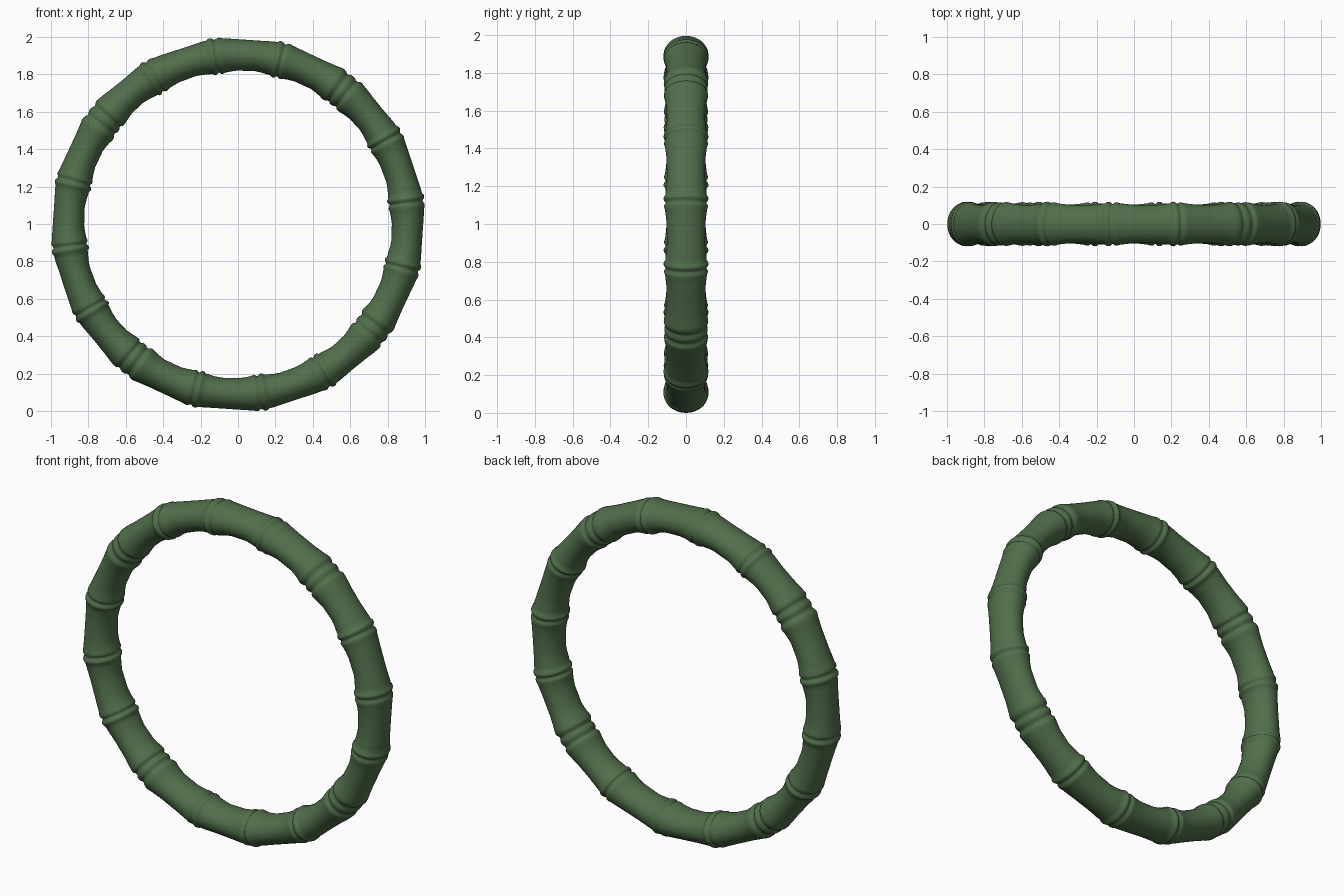
import bpy, bmesh, math

if "Cube" in bpy.data.objects:
    bpy.data.objects.remove(bpy.data.objects["Cube"])

SIDES = 40
RING_R, HALF_RADIAL, HALF_DEPTH = 0.906, 0.081, 0.100

green = bpy.data.materials.new("bamboo green")
green.diffuse_color = (0.082, 0.158, 0.070, 1)
green.use_nodes = True
green.node_tree.nodes["Principled BSDF"].inputs["Base Color"].default_value = green.diffuse_color

# Swelling profiles round a bamboo joint: (degrees from joint, added radius)
SINGLE = [(-7.5, .003), (-5, .007), (-3, .011), (-2, .016), (-1.4, .015), (-.8, .008),
          (-.3, .008), (.2, .016), (.8, .019), (1.4, .017), (1.9, .010), (3.5, .008),
          (5.5, .004), (8, .001)]
DOUBLE = [(-9, .004), (-6.5, .010), (-4.5, .015), (-3.6, .017), (-3, .014), (-2.5, .007),
          (-1.8, .007), (-1.2, .013), (-.5, .015), (.3, .014), (.9, .007), (1.6, .007),
          (2.2, .014), (3, .018), (3.8, .017), (5, .012), (7, .007), (9, .003)]
# Joints in one quarter of the hoop; the quarter repeats four times
JOINTS = [(7.8, SINGLE), (30, SINGLE), (52.5, DOUBLE), (75.8, SINGLE)]

stations = []
for quarter in range(4):
    for angle, profile in JOINTS:
        stations += [(quarter * 90 + angle + d, swell) for d, swell in profile]

# Bamboo hoop: oval section swept round a circle in the xz plane
bm = bmesh.new()
rings = []
for deg, swell in stations:
    a = math.radians(deg)
    loop = []
    for k in range(SIDES):
        t = 2 * math.pi * k / SIDES
        r = RING_R + (HALF_RADIAL + swell) * math.cos(t)
        y = (HALF_DEPTH + swell) * math.sin(t)
        loop.append(bm.verts.new((r * math.cos(a), y, 1 + r * math.sin(a))))
    rings.append(loop)
for i, loop in enumerate(rings):
    nxt = rings[(i + 1) % len(rings)]
    for k in range(SIDES):
        j = (k + 1) % SIDES
        bm.faces.new((loop[k], loop[j], nxt[j], nxt[k]))
bmesh.ops.recalc_face_normals(bm, faces=bm.faces)
for f in bm.faces:
    f.smooth = True

# Rest the hoop on the ground
low = min(v.co.z for v in bm.verts)
bmesh.ops.translate(bm, verts=bm.verts, vec=(0, 0, -low))

mesh = bpy.data.meshes.new("bamboo_hoop")
bm.to_mesh(mesh)
bm.free()
mesh.materials.append(green)
hoop = bpy.data.objects.new("bamboo_hoop", mesh)
bpy.context.collection.objects.link(hoop)
